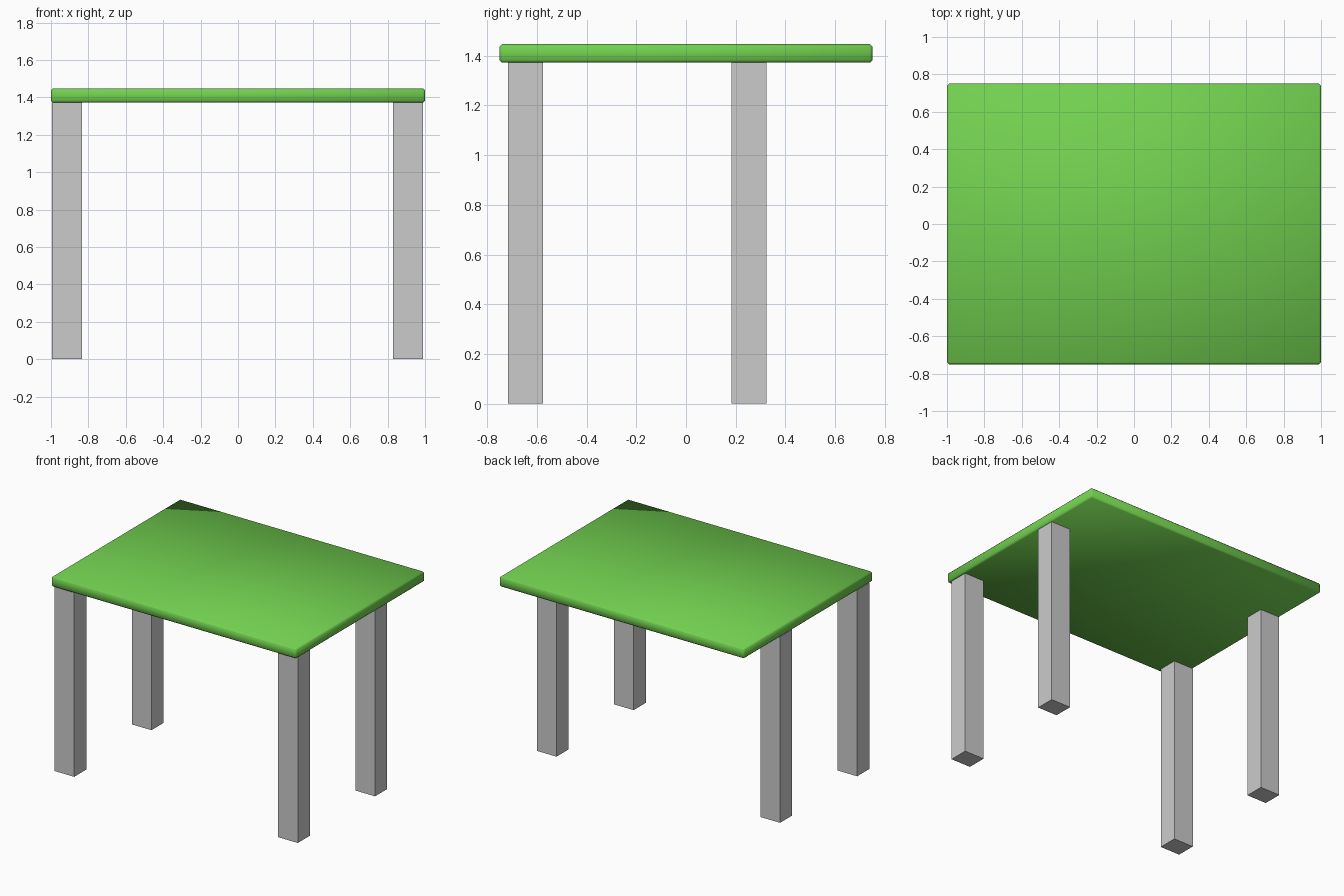
import bpy
import bmesh

if "Cube" in bpy.data.objects:
    bpy.data.objects.remove(bpy.data.objects["Cube"])


def box(name, x, y, z):
    """Box object from (min, max) ranges on each axis."""
    bm = bmesh.new()
    bmesh.ops.create_cube(bm, size=1)
    for v in bm.verts:
        v.co = [lo + (c + 0.5) * (hi - lo) for c, (lo, hi) in zip(v.co, (x, y, z))]
    mesh = bpy.data.meshes.new(name)
    bm.to_mesh(mesh)
    bm.free()
    obj = bpy.data.objects.new(name, mesh)
    bpy.context.collection.objects.link(obj)
    return obj


# Table top: thin slab with softened, smooth-shaded edges
green = bpy.data.materials.new("green")
green.diffuse_color = (0.17, 0.64, 0.08, 1)
green.use_nodes = True
green.node_tree.nodes["Principled BSDF"].inputs["Base Color"].default_value = green.diffuse_color
top = box("table_top", (-1, 1), (-0.75, 0.75), (1.372, 1.447))
top.data.materials.append(green)
top.data.shade_smooth()
bevel = top.modifiers.new("soft_edge", 'BEVEL')
bevel.width = 0.01
bevel.segments = 1

# Legs: four square posts, the back pair set well in from the back edge
for side, x in (("left", (-0.995, -0.835)), ("right", (0.83, 0.99))):
    for end, y in (("front", (-0.717, -0.575)), ("back", (0.184, 0.324))):
        box(f"{end}_{side}_leg", x, y, (0, 1.373))
